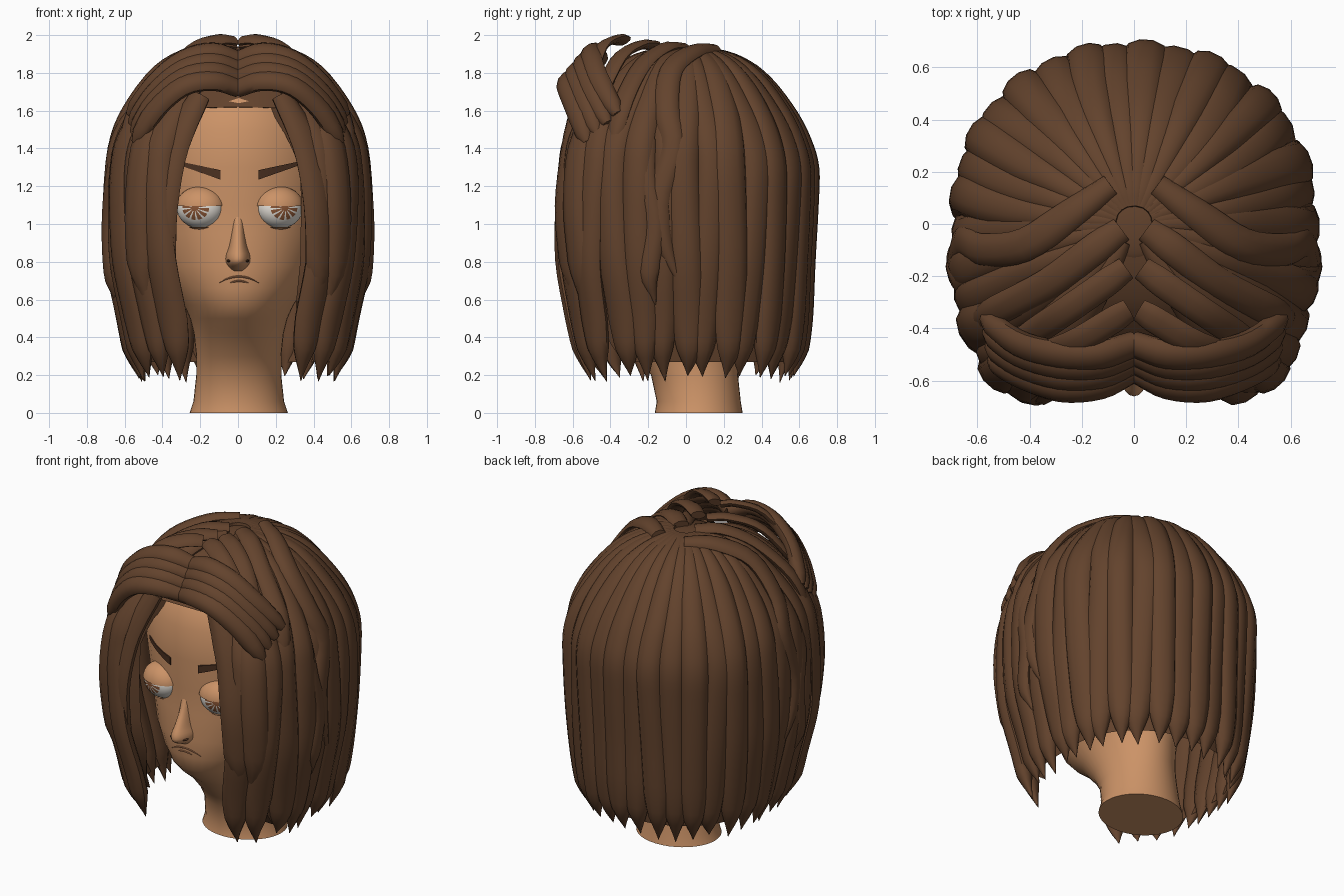
import bpy, bmesh, random
from math import sin, cos, pi, radians, sqrt, atan2, acos, floor
from mathutils import Vector, Matrix

random.seed(4)
cube = bpy.data.objects.get("Cube")
if cube:
    bpy.data.objects.remove(cube, do_unlink=True)


def material(name, *rgb):
    m = bpy.data.materials.new(name)
    m.use_nodes = True
    m.diffuse_color = (*rgb, 1)
    m.node_tree.nodes["Principled BSDF"].inputs["Base Color"].default_value = (*rgb, 1)
    return m


SKIN = material("skin", 0.60, 0.29, 0.135)
HAIR = material("brown hair", 0.125, 0.056, 0.026)
BROW = material("dark brown", 0.075, 0.032, 0.016)
WHITE = material("eye white", 0.78, 0.74, 0.68)
IRIS = material("iris brown", 0.25, 0.09, 0.035)
LIP = material("lip tan", 0.42, 0.18, 0.085)


def finish(name, bm, *mats, angle=45):
    bmesh.ops.recalc_face_normals(bm, faces=bm.faces)
    mesh = bpy.data.meshes.new(name)
    bm.to_mesh(mesh)
    bm.free()
    obj = bpy.data.objects.new(name, mesh)
    bpy.context.collection.objects.link(obj)
    for m in mats:
        mesh.materials.append(m)
    bpy.ops.object.select_all(action='DESELECT')
    obj.select_set(True)
    bpy.context.view_layer.objects.active = obj
    bpy.ops.object.shade_smooth_by_angle(angle=radians(angle))
    return obj


def loft(name, rings, mat, closed=True, cap=True):
    bm = bmesh.new()
    rows = [[bm.verts.new(p) for p in ring] for ring in rings]
    n = len(rows[0])
    for a, b in zip(rows, rows[1:]):
        for i in range(n if closed else n - 1):
            j = (i + 1) % n
            bm.faces.new((a[i], a[j], b[j], b[i]))
    if cap:
        bm.faces.new(rows[0])
        bm.faces.new(rows[-1])
    return finish(name, bm, mat)


def lerp(table, t):
    """Interpolate a table of (key, value, ...) rows sorted by rising key."""
    if t <= table[0][0]:
        return table[0][1:]
    for a, b in zip(table, table[1:]):
        if t <= b[0]:
            f = (t - a[0]) / (b[0] - a[0])
            return tuple(u + (v - u) * f for u, v in zip(a[1:], b[1:]))
    return table[-1][1:]


def smooth(points, steps=4):
    pts = [Vector(p) for p in points]
    pts = [2 * pts[0] - pts[1]] + pts + [2 * pts[-1] - pts[-2]]
    out = []
    for a, b, c, d in zip(pts, pts[1:], pts[2:], pts[3:]):
        for k in range(steps):
            t = k / steps
            out.append(0.5 * (2 * b + (c - a) * t + (2 * a - 5 * b + 4 * c - d) * t * t
                              + (3 * b - a - 3 * c + d) * t ** 3))
    return out + [pts[-2]]


def strand(name, points, width, thick, shape, mat=HAIR, sides=10):
    """Sweep a flattened oval along a path; shape scales it from start to end."""
    path = smooth(points)
    rings = []
    for i, p in enumerate(path):
        t = (path[min(i + 1, len(path) - 1)] - path[max(i - 1, 0)]).normalized()
        out = p - Vector((0, 0, min(p.z, 1.25)))
        out = (out - t * out.dot(t)).normalized()
        side = t.cross(out)
        k = lerp(shape, i / (len(path) - 1))[0]
        rings.append([p + side * (cos(a) * width * k) + out * (sin(a) * thick * min(1, k * 1.3))
                      for a in (2 * pi * j / sides for j in range(sides))])
    return loft(name, rings, mat)


# Head and neck: height, half width, front y, back y
HEAD = [(0, .26, -.165, .30), (.06, .24, -.155, .29), (.2, .225, -.185, .275),
        (.3, .225, -.25, .27), (.42, .238, -.36, .28), (.50, .258, -.46, .30),
        (.57, .29, -.525, .34), (.66, .35, -.55, .38), (.78, .415, -.56, .43),
        (.95, .465, -.555, .49), (1.1, .50, -.555, .53), (1.3, .53, -.57, .55),
        (1.5, .51, -.56, .54), (1.65, .44, -.50, .46), (1.78, .30, -.36, .33),
        (1.85, .10, -.13, .12)]


def face_y(x, z):
    w, f, b = lerp(HEAD, z)
    return (f + b) / 2 - (b - f) / 2 * sqrt(max(0, 1 - (x / w) ** 2))


loft("head_and_neck", [[(.004 + w * cos(a), (f + b) / 2 + (b - f) / 2 * sin(a), z)
                        for a in (2 * pi * i / 40 for i in range(40))]
                       for z, w, f, b in HEAD], SKIN)

# Nose: height, half width, depth
nose = smooth([(1.05, .03, -.005), (.96, .036, .03), (.88, .05, .075),
               (.83, .066, .10), (.79, .062, .09), (.75, .03, .005)], 3)
loft("nose", [[(w * cos(a), face_y(0, z) + .03 - (d + .03) * max(0, sin(a)) ** 1.2, z)
               for a in (pi * i / 12 for i in range(13))] for z, w, d in nose], SKIN)


def ball(name, mat_list, centre, scale, turn=0, keep=None, rule=None):
    """Ellipsoid with its pole to the front, optionally cut at a height."""
    bm = bmesh.new()
    bmesh.ops.create_uvsphere(bm, u_segments=36, v_segments=20, radius=1)
    bmesh.ops.rotate(bm, verts=bm.verts, matrix=Matrix.Rotation(pi / 2, 3, 'X'))
    if rule:
        for f in bm.faces:
            f.material_index = rule(f.calc_center_median().normalized())
    if keep:
        height, direction = keep
        bmesh.ops.bisect_plane(bm, geom=bm.verts[:] + bm.edges[:] + bm.faces[:],
                               plane_co=(0, 0, height), plane_no=(0, 0, -direction),
                               clear_outer=True)
    bm.transform(Matrix.Translation(centre) @ Matrix.Rotation(turn, 4, 'Z')
                 @ Matrix.Diagonal((*scale, 1)))
    return finish(name, bm, *mat_list)


def iris_rule(c):
    off = acos(max(-1, min(1, -c.y)))
    spoke = floor(atan2(c.z, c.x) / (2 * pi / 36)) % 3
    return 1 if off < radians(9) or (off < radians(32) and spoke) else 0


# Eyes, lids, brows and nostrils
for s, side in ((1, "left"), (-1, "right")):
    x = .01 + s * .21
    centre = Vector((x, face_y(.21, 1.09) + .018, 1.085))
    size = Vector((.126, .10, .108))
    turn = s * radians(17)
    ball(side + "_eye", (WHITE, IRIS), centre, size, turn, rule=iris_rule)
    ball(side + "_upper_lid", (SKIN,), centre, size * 1.06, turn, keep=(.1, 1))
    ball(side + "_lower_lid", (SKIN,), centre, size * 1.06, turn, keep=(-.88, -1))
    ball(side + "_nostril", (BROW,), (s * .045, -.60, .805), (.014, .025, .008))
    rings = []
    for k in range(9):
        t = k / 8
        bx = .10 + .22 * t
        low, high = 1.235 + .077 * t, 1.285 + .047 * t
        rings.append([(.008 + s * bx, face_y(bx, z) + d, z)
                      for z, d in ((low, .01), (low, -.008), (high, -.008), (high, .01))])
    loft(side + "_brow", rings, BROW)

# Frowning mouth
for name, half, z, drop in (("upper_lip", .105, .722, .034), ("lower_lip", .05, .698, .01)):
    pts = [(.005 + half * u, face_y(half * u, z) - .003, z - drop * u * u)
           for u in (-1, -.6, -.2, .2, .6, 1)]
    strand(name, pts, .005, .005, [(0, .2), (.3, 1), (.7, 1), (1, .2)], LIP, 6)

# Hair outline: height, radial scale at the back, radial scale at sides and front
PROFILE = [(.17, .86, .77), (.3, .90, .82), (.5, .94, .88), (.8, .96, .97),
           (1.1, .985, .985), (1.3, .99, .97), (1.45, .93, .93), (1.6, .82, .82),
           (1.77, .63, .62), (1.88, .42, .42), (1.93, .22, .22), (1.945, .10, .10)]


def hair_point(phi, z, inset, drop=.03):
    """Point on the hair surface; phi runs round from the front."""
    s, c = sin(phi), cos(phi)
    n, b = (3, .74) if c > 0 else (2.2, .70)
    r = (abs(s / .71) ** n + abs(c / b) ** n) ** (-1 / n) - inset
    back, front = lerp(PROFILE, z)
    mix = max(0, -c)
    r *= back * mix + front * (1 - mix)
    return Vector((r * s, -r * c, z - drop * max(0, min(1, (z - 1.2) * 2))))


# Hair cap with an opening for the face
OPENING = [(.27, 50), (.6, 32), (1.3, 32), (1.5, 26), (1.64, 17), (1.645, 0)]
rings = []
for z in (.27, .4, .6, .8, 1.1, 1.3, 1.4, 1.5, 1.58, 1.64, 1.645, 1.77, 1.84, 1.88, 1.93, 1.945):
    start = radians(lerp(OPENING, z)[0])
    ring = [hair_point(start + (2 * pi - 2 * start) * k / 48, z, .06) for k in range(49)]
    if start > 0:
        for k in (0, -1):
            ring[k] = Vector((ring[k].x * .86, ring[k].y * .86, ring[k].z))
    rings.append(ring)
loft("hair_cap", rings, HAIR, closed=False, cap=False)
ball("crown", (HAIR,), (0, 0, 1.89), (.14, .14, .035))

# Long locks from the crown down to thin pointed tips
COUNT = 28
TIP = [(0, .35), (.15, .6), (.3, .9), (.45, 1), (.82, 1), (.88, .8), (.93, .42),
       (.965, .2), (1, .02)]
for i in range(COUNT):
    phi = radians(36 + 291 * i / (COUNT - 1))
    tip = random.uniform(-.01, .03)
    sway = random.uniform(-.05, .05)
    lift = .05 - .014 * (i % 2)
    path = []
    for k, (z, _, _) in enumerate(reversed(PROFILE)):
        p = hair_point(phi + sway * sin(k * .8), z, lift)
        if z < .2:
            p.z += tip
        path.append(p)
    strand(f"long_lock_{i + 1:02d}", path, random.uniform(.08, .093), .05, TIP)

BLUNT = [(0, .85), (.2, 1), (.8, 1), (.95, .8), (1, .45)]
POINTED = [(0, .7), (.2, 1), (.75, 1), (1, .03)]
for s, side in ((1, "left"), (-1, "right")):
    shift = .03 if s > 0 else 0

    def lock(name, pts, *args):
        strand(side + "_" + name, [(s * x, y, z) for x, y, z in pts], *args)

    # Parted fringe of four stacked strands
    for k in range(4):
        t = k / 3
        lock(f"fringe_{k + 1}",
             [(.0, -.46 - .10 * t, 1.87 - .15 * t), (.13, -.50 - .12 * t, 1.91 - .15 * t),
              (.29, -.50 - .13 * t, 1.87 - .14 * t), (.44, -.46 - .12 * t, 1.75 - .15 * t),
              (.57 - .03 * t, -.36 - .16 * t, 1.58 - .15 * t)], .062, .045, BLUNT)

    # Flat strips arching out from the parting
    lock("front_strip", [(.02, -.33, 1.97), (.1, -.38, 1.975), (.24, -.46, 1.92),
                         (.42, -.52, 1.72)], .055, .022, BLUNT)
    lock("middle_strip", [(.03, -.17, 1.945), (.14, -.25, 1.945), (.3, -.36, 1.87),
                          (.47, -.47, 1.64)], .055, .025, BLUNT)
    lock("rear_strip", [(.05, -.02, 1.93), (.17, -.11, 1.93), (.33, -.23, 1.84),
                        (.52, -.33, 1.65), (.60, -.38, 1.45)], .06, .03, BLUNT)

    # Loose locks falling over the side
    lock("side_lock", [(.09, .15, 1.92), (.24, .04, 1.91), (.42, -.08, 1.81),
                       (.58, -.10, 1.6), (.655, -.07, 1.4), (.68, -.15, 1.1),
                       (.68, -.10, .85), (.655, 0, .63)], .065, .035, POINTED)
    lock("cheek_lock", [(.62, -.2, 1.45), (.665, -.22, 1.25), (.685, -.17, 1.0),
                        (.675, -.2, .75), (.64, -.16, .57)], .06, .035, POINTED)

    # Locks framing the face
    lock("face_lock", [(.20 + shift, -.55, 1.68), (.33 + shift, -.60, 1.42),
                       (.39 + shift, -.635, 1.1), (.40 + shift, -.61, .8),
                       (.40 + shift, -.57, .56)], .085, .045, POINTED)
    lock("temple_lock", [(.42, -.46, 1.62), (.50, -.56, 1.4), (.53, -.585, 1.1),
                         (.52, -.56, .8), (.47, -.54, .54)], .085, .045, POINTED)
